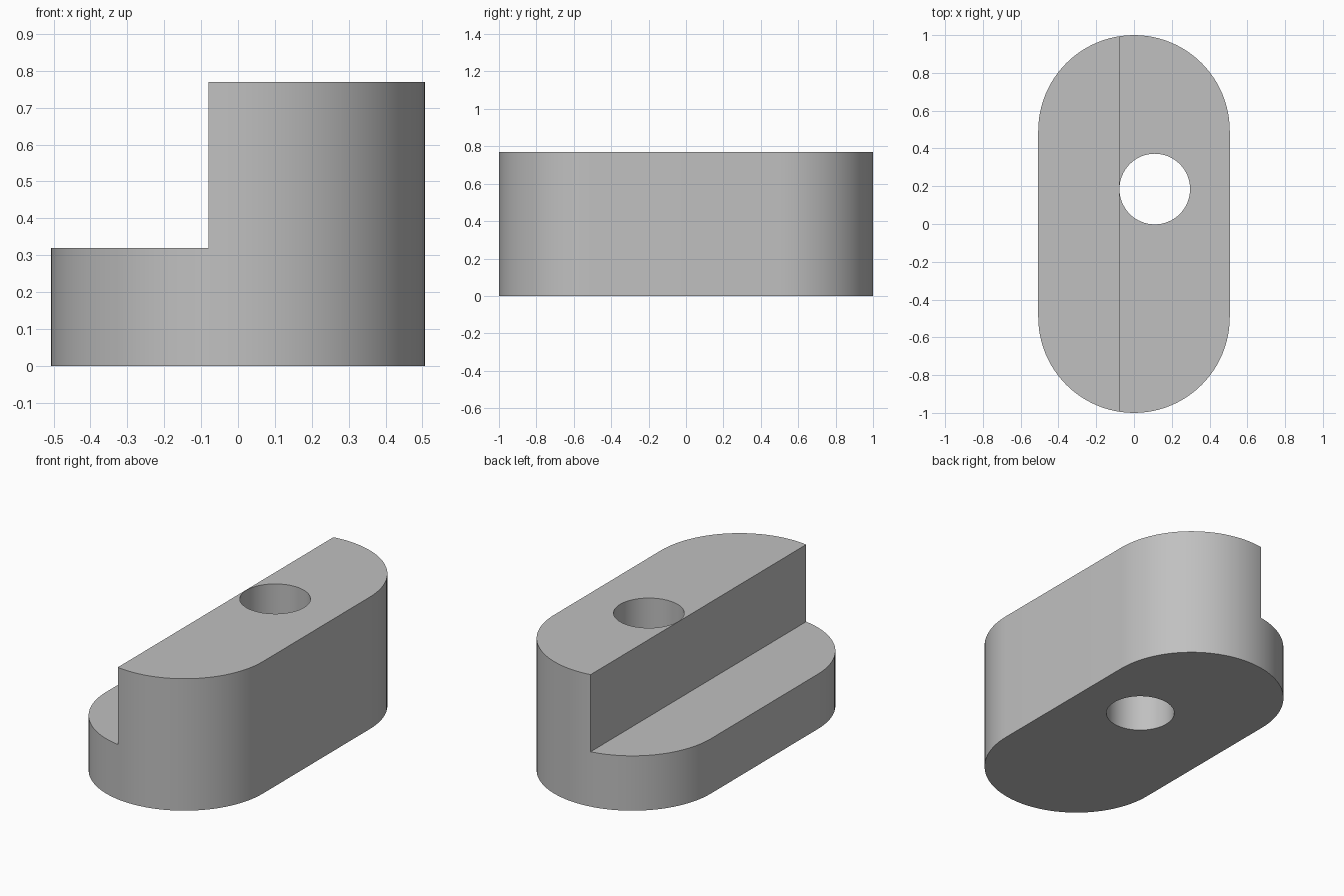
import bpy
import bmesh
from math import sin, cos, pi, radians

RADIUS = 0.507
STRAIGHT = 1 - RADIUS      # half length of the straight sides
HEIGHT = 0.77
LEDGE = 0.32
STEP_X = -0.08
HOLE_X, HOLE_Y, HOLE_R = 0.11, 0.185, 0.187
ARC_STEPS = 48

cube = bpy.data.objects.get("Cube")
if cube:
    bpy.data.objects.remove(cube, do_unlink=True)

grey = bpy.data.materials.new("plain_grey")
grey.use_nodes = True
colour = (0.53, 0.53, 0.53, 1)
grey.diffuse_color = colour
grey.node_tree.nodes["Principled BSDF"].inputs["Base Color"].default_value = colour


def prism(name, outline, bottom, top):
    """Extrude a counter-clockwise outline from bottom to top."""
    bm = bmesh.new()
    base = bm.faces.new([bm.verts.new((x, y, bottom)) for x, y in outline])
    result = bmesh.ops.extrude_face_region(bm, geom=[base], use_keep_orig=True)
    raised = [v for v in result["geom"] if isinstance(v, bmesh.types.BMVert)]
    bmesh.ops.translate(bm, verts=raised, vec=(0, 0, top - bottom))
    bmesh.ops.recalc_face_normals(bm, faces=bm.faces)
    mesh = bpy.data.meshes.new(name)
    bm.to_mesh(mesh)
    bm.free()
    mesh.materials.append(grey)
    obj = bpy.data.objects.new(name, mesh)
    bpy.context.collection.objects.link(obj)
    return obj


def arc(cx, cy, radius, start, sweep, steps):
    return [(cx + radius * cos(start + sweep * i / steps),
             cy + radius * sin(start + sweep * i / steps)) for i in range(steps + 1)]


# Body with rounded ends
outline = (arc(0, STRAIGHT, RADIUS, 0, pi, ARC_STEPS)
           + arc(0, -STRAIGHT, RADIUS, pi, pi, ARC_STEPS))
body = prism("stepped_block", outline, 0, HEIGHT)

# Cutters for the ledge and the through hole
ledge = prism("ledge_cutter", [(-1, -2), (STEP_X, -2), (STEP_X, 2), (-1, 2)], LEDGE, 1)
hole = prism("hole_cutter", arc(HOLE_X, HOLE_Y, HOLE_R, 0, 2 * pi, 64)[:-1], -1, 2)

bpy.ops.object.select_all(action="DESELECT")
body.select_set(True)
bpy.context.view_layer.objects.active = body
for cutter in (ledge, hole):
    cutter.hide_render = True
    cut = body.modifiers.new(cutter.name, "BOOLEAN")
    cut.operation = "DIFFERENCE"
    cut.solver = "EXACT"
    cut.object = cutter
    bpy.ops.object.modifier_apply(modifier=cut.name)
    bpy.data.objects.remove(cutter, do_unlink=True)

# Smooth round walls, crisp rims
bpy.ops.object.shade_smooth_by_angle(angle=radians(30))
